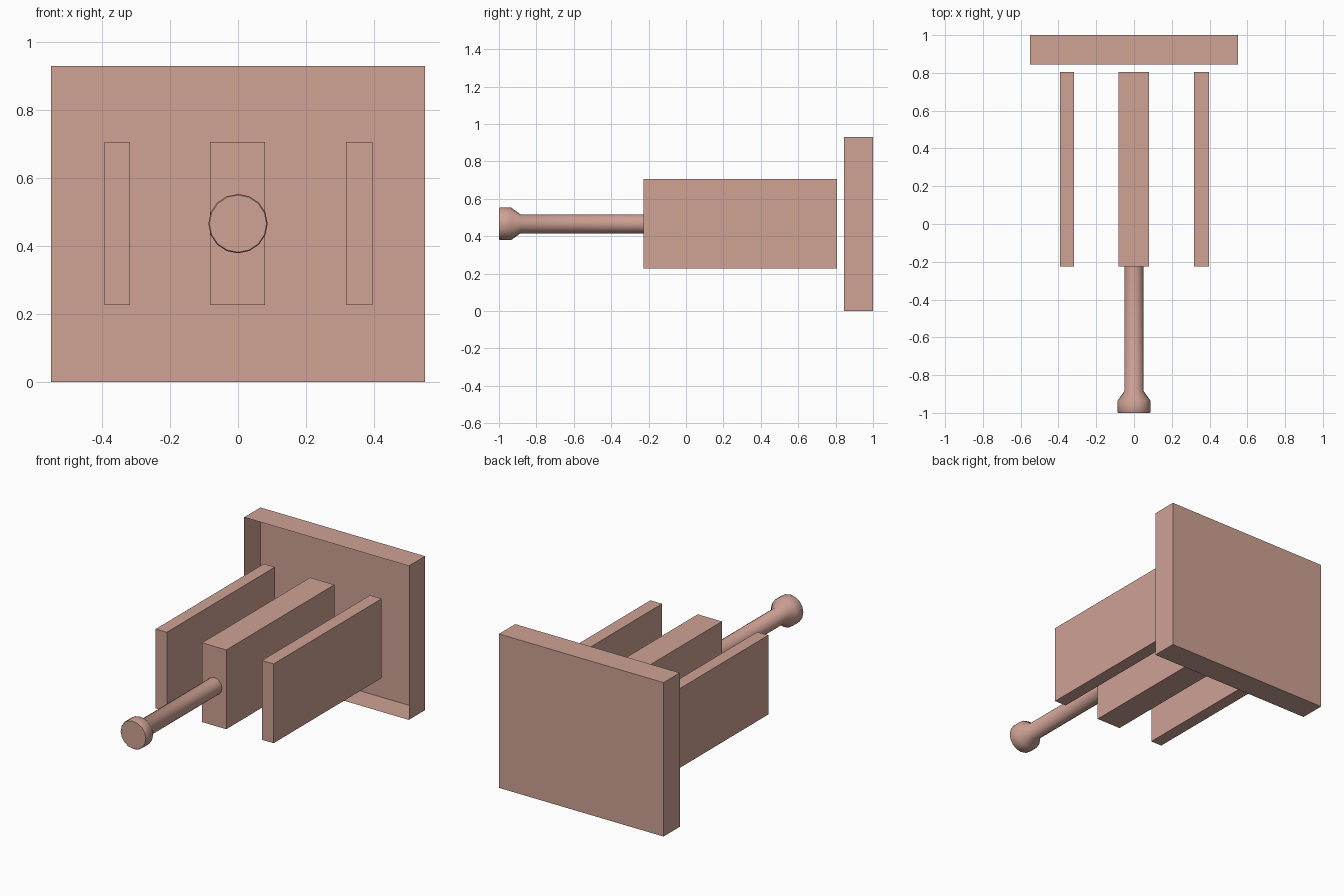
import bpy, bmesh, math

if "Cube" in bpy.data.objects:
    bpy.data.objects.remove(bpy.data.objects["Cube"])

mat = bpy.data.materials.new("dusty_pink")
mat.diffuse_color = (0.62, 0.36, 0.30, 1)
mat.use_nodes = True
mat.node_tree.nodes["Principled BSDF"].inputs["Base Color"].default_value = mat.diffuse_color


def finish(name, bm):
    mesh = bpy.data.meshes.new(name)
    bm.to_mesh(mesh)
    bm.free()
    mesh.materials.append(mat)
    obj = bpy.data.objects.new(name, mesh)
    bpy.context.collection.objects.link(obj)
    return obj


def box(name, x, y, z, open_front=False):
    bm = bmesh.new()
    bmesh.ops.create_cube(bm, size=1)
    for v in bm.verts:
        v.co = [r[0] if c < 0 else r[1] for c, r in zip(v.co, (x, y, z))]
    bm.normal_update()
    if open_front:
        front = [f for f in bm.faces if f.normal.y < -0.9]
        bmesh.ops.delete(bm, geom=front, context='FACES_ONLY')
    return finish(name, bm)


# Back plate: thin-walled tray whose front side is open
box("back_plate", (-0.55, 0.55), (0.845, 1.0), (0, 0.93), open_front=True)

# Three upright blades
for name, x in (("left_blade", (-0.392, -0.318)),
                ("middle_blade", (-0.082, 0.08)),
                ("right_blade", (0.318, 0.396))):
    box(name, x, (-0.226, 0.806), (0.227, 0.706))

# Rod with flared knob, turned around the y axis: (y, radius)
profile = [(-1.0, 0.084), (-0.995, 0.087), (-0.935, 0.087),
           (-0.885, 0.051), (-0.226, 0.051)]
SIDES = 16
bm = bmesh.new()
rings = []
for y, r in profile:
    rings.append([bm.verts.new((r * math.cos(a), y, 0.466 + r * math.sin(a)))
                  for a in (2 * math.pi * i / SIDES for i in range(SIDES))])
for a, b in zip(rings, rings[1:]):
    for i in range(SIDES):
        j = (i + 1) % SIDES
        bm.faces.new((a[i], a[j], b[j], b[i]))
bm.faces.new(rings[0])
bmesh.ops.recalc_face_normals(bm, faces=bm.faces)
handle = finish("handle_rod", bm)

# Smooth round sides, crisp end cap
bpy.context.view_layer.objects.active = handle
handle.select_set(True)
bpy.ops.object.shade_smooth_by_angle(angle=math.radians(40))
